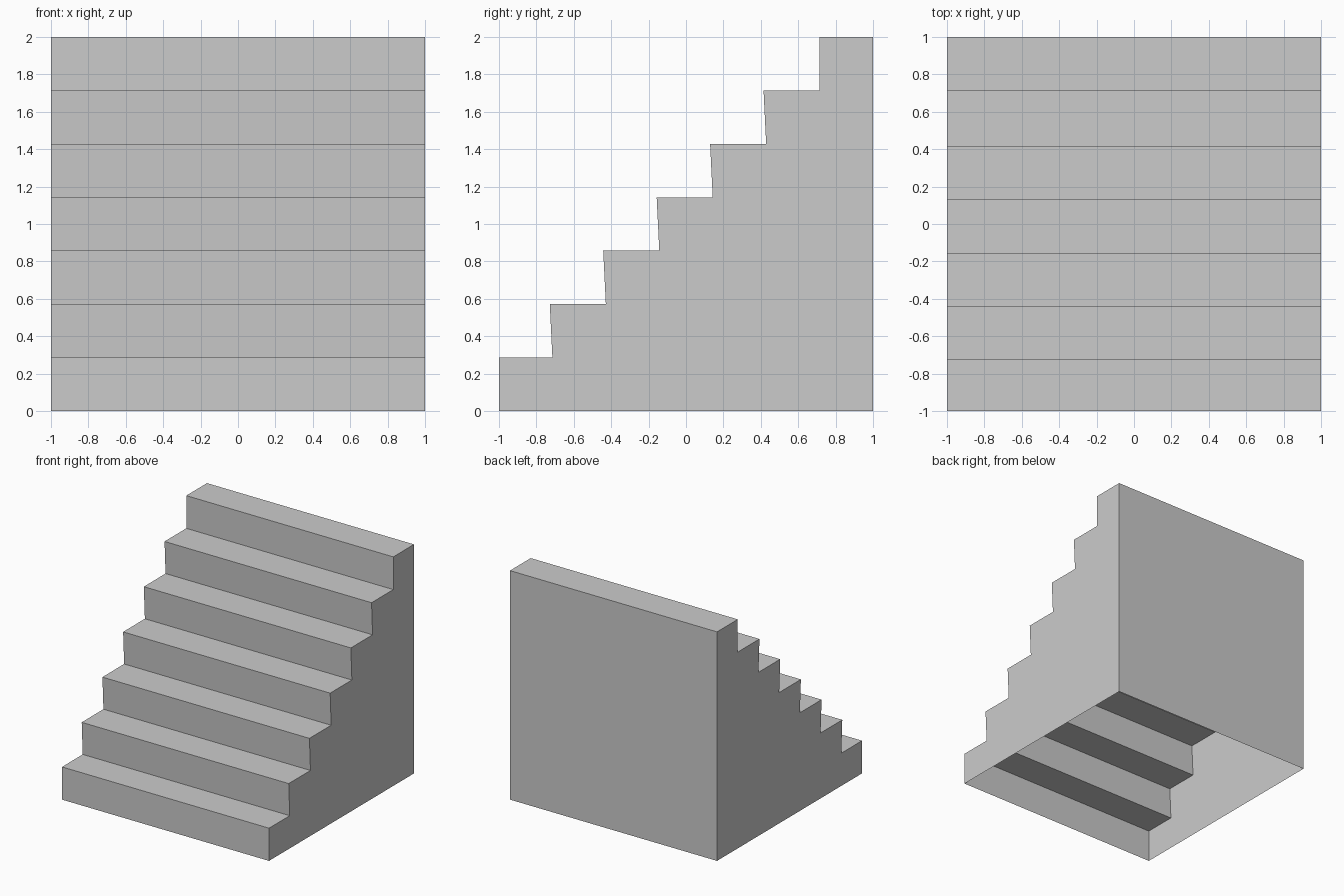
import bpy, bmesh

if "Cube" in bpy.data.objects:
    bpy.data.objects.remove(bpy.data.objects["Cube"])

STEPS = 7
RISE = 2 / STEPS      # riser height equals tread spacing
LEAN = 0.014          # nosing overhang of the middle steps

mat = bpy.data.materials.new("plain grey")
mat.diffuse_color = (0.6, 0.6, 0.6, 1)
mat.use_nodes = True
mat.node_tree.nodes["Principled BSDF"].inputs["Base Color"].default_value = mat.diffuse_color

# Side profile (y, z): risers, with the middle ones leaning forward
profile = []
for i in range(STEPS):
    y = -1 + i * RISE
    lean = LEAN if 0 < i < STEPS - 1 else 0
    profile += [(y, i * RISE), (y - lean, (i + 1) * RISE)]
profile += [(1, 2), (1, 0)]

# Hollow staircase shell, open underneath
bm = bmesh.new()
left = [bm.verts.new((-1, y, z)) for y, z in profile]
right = [bm.verts.new((1, y, z)) for y, z in profile]

# Risers, treads and back wall
for i in range(len(profile) - 1):
    bm.faces.new((left[i], right[i], right[i + 1], left[i + 1]))

# Stepped side walls
bm.faces.new(left)
bm.faces.new(right[::-1])

mesh = bpy.data.meshes.new("staircase")
bm.to_mesh(mesh)
bm.free()
mesh.materials.append(mat)
bpy.context.collection.objects.link(bpy.data.objects.new("staircase", mesh))
